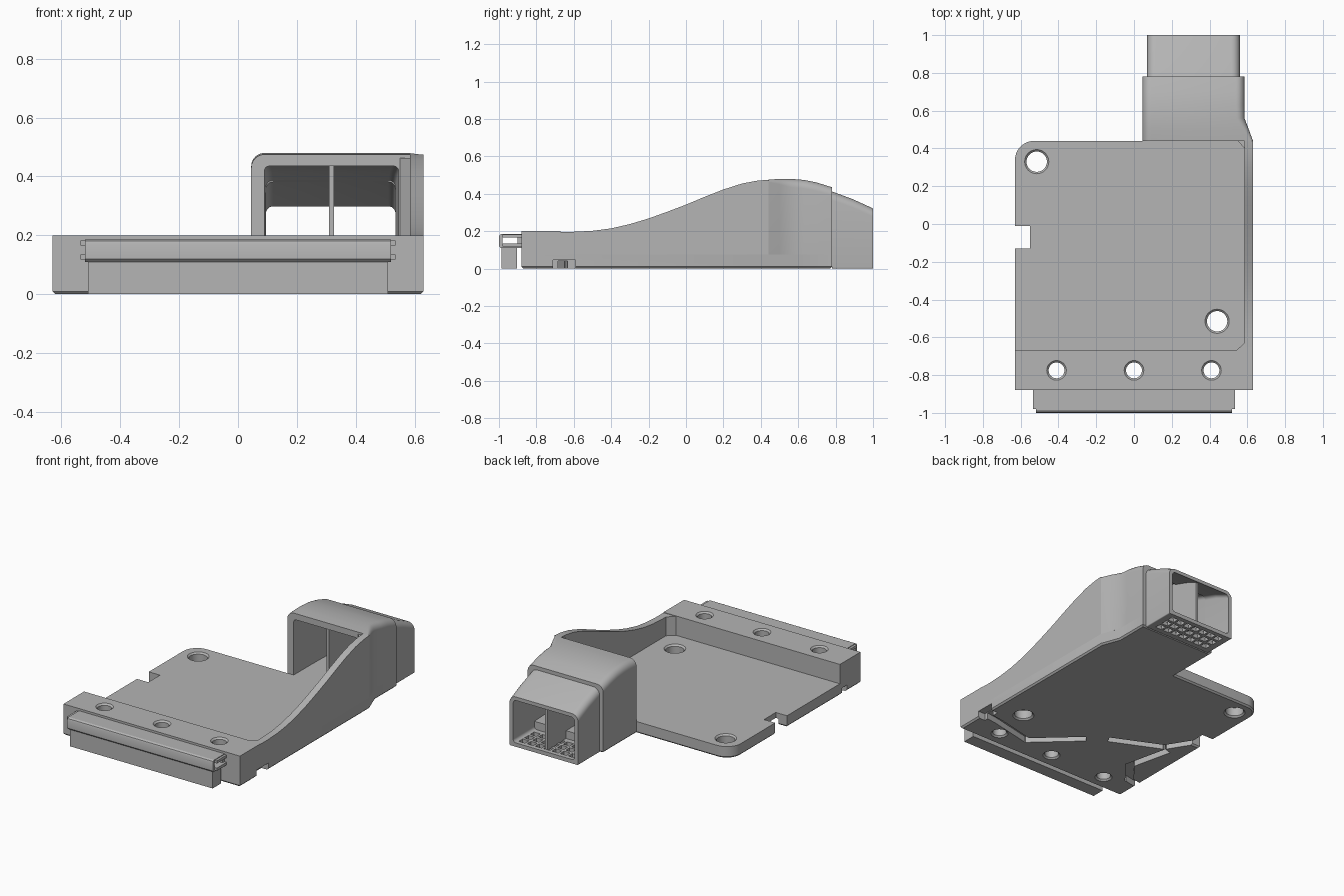
import bpy, bmesh, math
from mathutils import Vector

cube = bpy.data.objects.get("Cube")
if cube:
    bpy.data.objects.remove(cube, do_unlink=True)

grey = bpy.data.materials.new("matte grey")
grey.use_nodes = True
COLOUR = (0.46, 0.46, 0.46, 1)
grey.diffuse_color = COLOUR
grey.node_tree.nodes["Principled BSDF"].inputs["Base Color"].default_value = COLOUR


def loft(name, sections, bevel_below=None, bevel=0.01):
    """Closed solid skinned through equally sized rings of points."""
    bm = bmesh.new()
    rings = [[bm.verts.new(p) for p in s] for s in sections]
    n = len(rings[0])
    for a, b in zip(rings, rings[1:]):
        for i in range(n):
            j = (i + 1) % n
            bm.faces.new((a[i], a[j], b[j], b[i]))
    bm.faces.new(rings[0][::-1])
    bm.faces.new(rings[-1])
    bmesh.ops.recalc_face_normals(bm, faces=bm.faces)
    if bevel_below is not None:
        edges = [e for e in bm.edges if all(v.co.z < bevel_below for v in e.verts)]
        bmesh.ops.bevel(bm, geom=edges, offset=bevel, segments=1, affect='EDGES')
    mesh = bpy.data.meshes.new(name)
    bm.to_mesh(mesh)
    bm.free()
    mesh.materials.append(grey)
    obj = bpy.data.objects.new(name, mesh)
    bpy.context.scene.collection.objects.link(obj)
    return obj


def prism(name, pts, lo, hi, axis="z", **kw):
    """Extrude a 2D outline: xy along z, or yz along x."""
    put = (lambda p, d: (p[0], p[1], d)) if axis == "z" else (lambda p, d: (d, p[0], p[1]))
    return loft(name, [[put(p, d) for p in pts] for d in (lo, hi)], **kw)


def box(name, x0, x1, y0, y1, z0, z1):
    return prism(name, [(x0, y0), (x1, y0), (x1, y1), (x0, y1)], z0, z1)


def carve(obj, cutters):
    """Subtract the cutters, bake the result and remove them."""
    for c in cutters:
        c.hide_render = True
        mod = obj.modifiers.new("cut", 'BOOLEAN')
        mod.operation, mod.solver, mod.object = 'DIFFERENCE', 'EXACT', c
    deps = bpy.context.evaluated_depsgraph_get()
    mesh = bpy.data.meshes.new_from_object(obj.evaluated_get(deps))
    obj.modifiers.clear()
    obj.data = mesh
    for c in cutters:
        bpy.data.objects.remove(c, do_unlink=True)


def hole(x, y, r, top):
    """Round through hole with a small countersink at both ends."""
    rings = [(r + .02, -.01), (r, .01), (r, top - .01), (r + .02, top + .01)]
    steps = [i * math.tau / 32 for i in range(32)]
    return loft("hole_cutter", [[(x + q * math.cos(a), y + q * math.sin(a), z)
                                 for a in steps] for q, z in rings])


def groove(a, b, width=.05, depth=.04):
    """Straight channel cutter on the underside between two points."""
    a, b = Vector(a), Vector(b)
    d = (b - a).normalized()
    side = Vector((-d.y, d.x)) * width / 2
    a, b = a - d * width / 3, b + d * width / 3
    return prism("groove_cutter", [a - side, b - side, b + side, a + side], -.02, depth)


def arch(y, x0, x1, z0, z1, rl, rr, rb=0):
    """Rectangular section at depth y with rounded upper (and lower) corners."""
    pts = []
    for cx, cz, r, start in ((x1 - rr, z1 - rr, rr, 0), (x0 + rl, z1 - rl, rl, 90),
                             (x0 + rb, z0 + rb, rb, 180), (x1 - rb, z0 + rb, rb, 270)):
        count = 7 if r else 1
        for i in range(count):
            a = math.radians(start + 15 * i)
            pts.append((cx + r * math.cos(a), y, cz + r * math.sin(a)))
    return pts


FLOOR, BAR = .075, .2

# Base plate with rounded rear corner and side notch
corner = [(-.53 + .1 * math.cos(math.radians(a)), .34 + .1 * math.sin(math.radians(a)))
          for a in range(90, 181, 10)]
outline = [(-.63, -.88), (.63, -.88), (.63, .44), (.585, .56), (.585, .78), (.045, .78),
           (.045, .44)] + corner + [(-.63, -.01), (-.55, -.01), (-.55, -.13), (-.63, -.13)]
plate = prism("base_plate", outline, 0, FLOOR, bevel_below=.001)

# Cable channels under the plate, leaving one bridge in the long run
runs = [[(.64, -.65), (.5, -.67), (.23, -.73), (-.02, -.5)],
        [(-.155, -.4), (-.46, -.26), (-.56, -.1)],
        [(-.65, -.72), (-.55, -.7), (-.44, -.56), (-.5, -.3)]]
cutters = [groove(a, b) for run in runs for a, b in zip(run, run[1:])]
cutters.append(box("slot_cutter", .58, .66, -.71, -.59, -.02, .045))
cutters += [hole(-.515, .33, .054, FLOOR), hole(.44, -.515, .054, FLOOR)]
bar_x = (-.41, 0, .41)
cutters += [hole(x, -.775, .042, BAR) for x in bar_x]
carve(plate, cutters)

# Raised front bar with three screw holes
bar = box("front_bar", -.63, .63, -.88, -.67, FLOOR, BAR)
carve(bar, [hole(x, -.775, .042, BAR) for x in bar_x])

# Swept side wall rising to the duct
sweep = [(.44, .475), (.38, .47), (.3, .455), (.2, .423), (.1, .384), (0, .342), (-.1, .304),
         (-.2, .268), (-.3, .238), (-.4, .215), (-.5, .202), (-.6, .197), (-.67, .197)]
wall = prism("side_wall", [(-.67, FLOOR), (.44, FLOOR)] + sweep, .585, .63, axis="x")
prism("front_fillet", [(.54, -.67), (.585, -.67), (.585, -.63)], FLOOR, .197)
prism("rear_fillet", [(.55, .44), (.585, .4), (.585, .44)], FLOOR, .462)

# Duct hood: hollow, tapering on its outer side
duct = loft("duct_hood", [
    arch(.44, .045, .63, FLOOR, .475, .045, .012),
    arch(.5, .045, .608, FLOOR, .48, .045, .03),
    arch(.56, .045, .585, FLOOR, .48, .045, .045),
    arch(.63, .045, .585, FLOOR, .474, .045, .045),
    arch(.7, .045, .585, FLOOR, .46, .045, .045),
    arch(.78, .045, .585, FLOOR, .435, .045, .045)])
carve(duct, [loft("duct_cutter", [
    arch(.42, .09, .545, .04, .435, .015, .015),
    arch(.6, .09, .545, .04, .435, .02, .02),
    arch(.7, .092, .54, .04, .415, .025, .025),
    arch(.8, .095, .535, .04, .38, .025, .025)])])

# Outlet nozzle with a vented floor
nozzle = loft("outlet_nozzle", [arch(.781, .07, .56, 0, .412, .045, .045, .006),
                                arch(.89, .07, .56, 0, .372, .045, .045, .006),
                                arch(1, .07, .56, 0, .322, .045, .045, .006)])
cutters = [loft("nozzle_cutter", [arch(.76, .095, .535, .025, .389, .025, .025, .02),
                                  arch(.89, .095, .535, .025, .347, .025, .025, .02),
                                  arch(1.02, .095, .535, .025, .29, .025, .025, .02)])]
for row in range(3):
    for col in range(7):
        x, y = .115 + col * .059, .815 + row * .058
        cutters.append(box("vent_cutter", x, x + .045, y, y + .04, -.02, .04))
carve(nozzle, cutters)

# Thin vane dividing the duct
prism("duct_vane", [(.46, .02), (.97, .02), (.97, .32), (.89, .355), (.78, .395),
                    (.7, .425), (.6, .445), (.46, .445)], .31, .326, axis="x")

# Front rail: hollow strip with rounded nose, above a lower block
rail = prism("front_rail", [(-.99, .11), (-.88, .11), (-.88, .186), (-.985, .186),
                            (-.996, .18), (-1, .17), (-1, .12)], -.52, .52, axis="x")
carve(rail, [box("rail_cutter", -.6, .6, -.98, -.9, .135, .165)])
for side, x in (("left", .52), ("right", -.535)):
    for z in (.118, .165):
        box(side + "_rail_tab", x, x + .015, -.98, -.88, z, z + .017)
box("front_block", -.51, .51, -.987, -.903, 0, .11)

# Smooth rounded surfaces, keeping hard edges
bpy.ops.object.select_all(action='DESELECT')
for obj in (plate, bar, wall, duct, nozzle, rail):
    obj.select_set(True)
    bpy.context.view_layer.objects.active = obj
bpy.ops.object.shade_smooth_by_angle(angle=math.radians(28))
